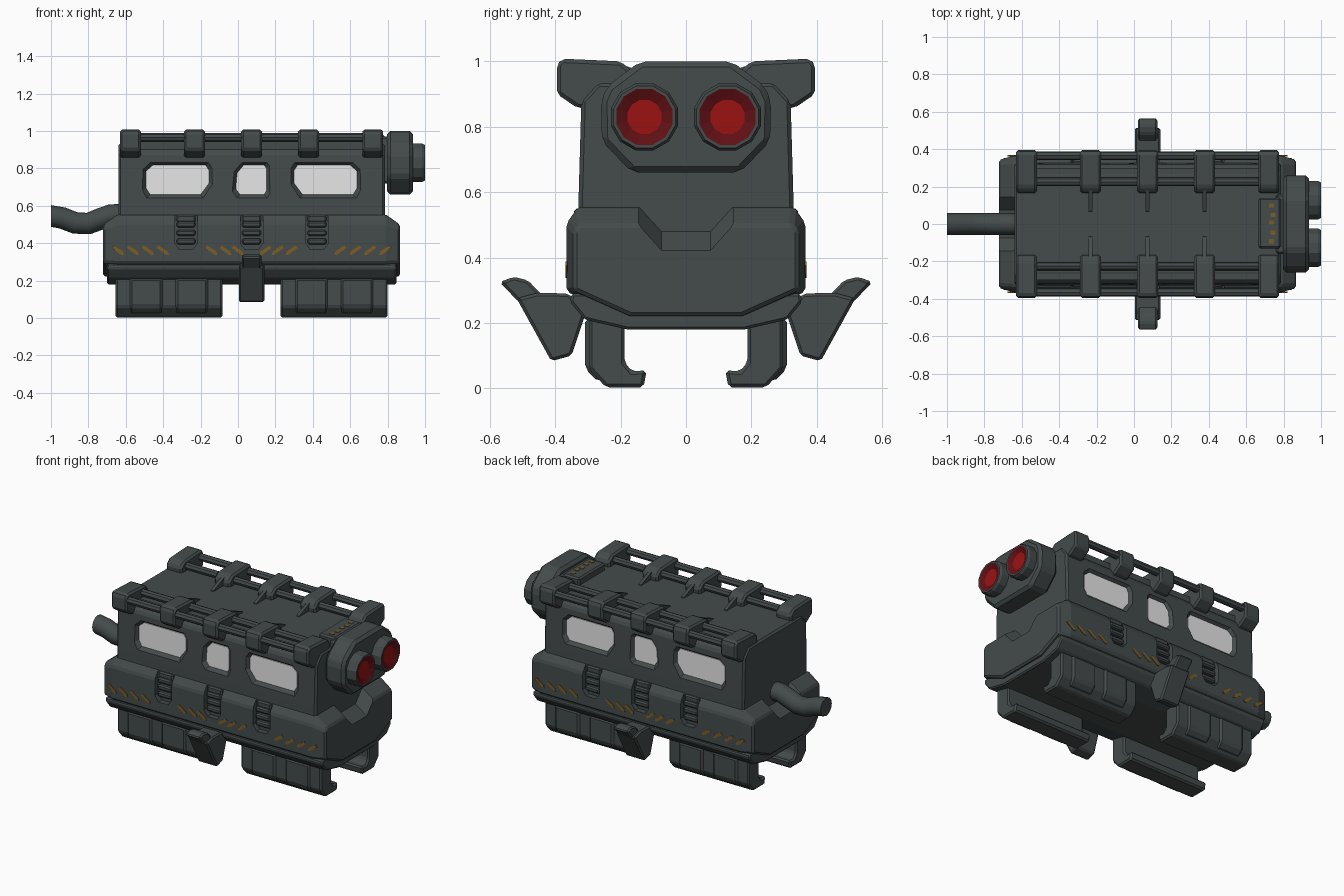
import bpy, bmesh, math

if "Cube" in bpy.data.objects:
    bpy.data.objects.remove(bpy.data.objects["Cube"])

def material(name, rgb):
    m = bpy.data.materials.new(name)
    m.diffuse_color = (*rgb, 1)
    m.use_nodes = True
    m.node_tree.nodes["Principled BSDF"].inputs["Base Color"].default_value = m.diffuse_color
    return m

SLATE = material("dark slate metal", (0.058, 0.07, 0.07))
GLASS = material("pale window", (0.8, 0.8, 0.8))
RED = material("lens red", (0.32, 0.006, 0.006))
DARK_RED = material("lens dark red", (0.12, 0.005, 0.007))
AMBER = material("worn amber paint", (0.2, 0.11, 0.018))
C = 0.0725                                   # lengthwise centre of the body

def loft(bm, rings, mats=None):
    """Skin a list of equal 3D rings and cap both ends."""
    vs = [[bm.verts.new(p) for p in r] for r in rings]
    n = len(vs[0])
    for i in range(len(vs) - 1):
        for k in range(n):
            f = bm.faces.new((vs[i][k], vs[i][(k + 1) % n], vs[i + 1][(k + 1) % n], vs[i + 1][k]))
            f.material_index = mats[i] if mats else 0
    bm.faces.new(vs[0][::-1])
    bm.faces.new(vs[-1]).material_index = mats[-1] if mats else 0

def along_x(bm, prof, x0, x1):
    loft(bm, [[(x, y, z) for y, z in prof] for x in (x0, x1)])

def along_y(bm, prof, y0, y1):
    loft(bm, [[(x, y, z) for x, z in prof] for y in (y0, y1)])

def box(bm, x0, x1, y0, y1, z0, z1):
    along_x(bm, [(y0, z0), (y1, z0), (y1, z1), (y0, z1)], x0, x1)

def both(half):
    """Mirror a half (y, z) profile into a closed one."""
    return half + [(-y, z) for y, z in reversed(half)]

def make(name, bm, mats, bevel=0, mirror=False, cutter=False):
    bmesh.ops.recalc_face_normals(bm, faces=bm.faces)
    me = bpy.data.meshes.new(name)
    bm.to_mesh(me)
    bm.free()
    for m in mats:
        me.materials.append(m)
    ob = bpy.data.objects.new(name, me)
    bpy.context.collection.objects.link(ob)
    if bevel:
        b = ob.modifiers.new("bevel", 'BEVEL')
        b.width, b.segments, b.limit_method = bevel, 1, 'ANGLE'
        b.angle_limit = math.radians(25)
    if mirror:
        ob.modifiers.new("mirror", 'MIRROR').use_axis = (False, True, False)
    if cutter:
        ob.hide_render = True
        ob.display_type = 'WIRE'
    return ob

def cut(ob, cutter):
    b = ob.modifiers.new("cut", 'BOOLEAN')
    b.operation, b.solver, b.object = 'DIFFERENCE', 'EXACT', cutter

# Upper cabin with recessed windows
bm = bmesh.new()
along_x(bm, both([(0.328, 0.45), (0.328, 0.60), (0.32, 0.88), (0.27, 0.935)]), -0.64, 0.785)
cabin = make("cabin", bm, [SLATE], 0.012)
side = [(0.30, 0.72), (0.30, 0.79), (0.318, 0.817), (0.60, 0.817), (0.637, 0.785),
        (0.637, 0.695), (0.615, 0.66), (0.345, 0.66)]
middle = [(-0.012, 0.69), (-0.005, 0.775), (0.03, 0.817), (0.14, 0.817), (0.152, 0.80),
          (0.152, 0.68), (0.14, 0.66), (0.01, 0.66)]
shapes = [side, [(2 * C - x, z) for x, z in side], middle]
bc, bp = bmesh.new(), bmesh.new()
for s in shapes:
    xs, zs = [p[0] for p in s], [p[1] for p in s]
    cx, cz = (min(xs) + max(xs)) / 2, (min(zs) + max(zs)) / 2
    kx, kz = 1 + 0.06 / (max(xs) - min(xs)), 1 + 0.06 / (max(zs) - min(zs))
    wide = [(cx + (x - cx) * kx, cz + (z - cz) * kz) for x, z in s]
    loft(bc, [[(x, 0.302, z) for x, z in s], [(x, 0.34, z) for x, z in wide]])
    along_y(bp, s, 0.300, 0.307)
cut(cabin, make("window_cutter", bc, [SLATE], mirror=True, cutter=True))
make("windows", bp, [GLASS], mirror=True)

# Lower hull with sloped ends, end notches and latch recesses
mid = both([(0.33, 0.555), (0.365, 0.505), (0.365, 0.295), (0.175, 0.217)])
end = both([(0.325, 0.50), (0.343, 0.48), (0.343, 0.30), (0.17, 0.222)])
bm = bmesh.new()
loft(bm, [[(x, y, z) for y, z in r] for x, r in
          ((C - 0.793, end), (C - 0.715, mid), (C + 0.715, mid), (C + 0.793, end))])
hull = make("hull", bm, [SLATE], 0.01)
bm = bmesh.new()
for s in (-1, 1):
    loft(bm, [[(C + s * d, y, z + h) for y, z in both([(0.22, 0.64), (0.075, 0.48)])]
              for d, h in ((0.69, 0.015), (0.81, -0.07))])
cut(hull, make("notch_cutter", bm, [SLATE], cutter=True))
bc, bl = bmesh.new(), bmesh.new()
for x in (C - 0.35, C, C + 0.35):
    along_y(bc, [(x - 0.06, 0.6), (x - 0.06, 0.40), (x - 0.035, 0.365),
                 (x + 0.035, 0.365), (x + 0.06, 0.40), (x + 0.06, 0.6)], 0.331, 0.40)
    for z in (0.41, 0.455, 0.50):
        box(bl, x - 0.05, x + 0.05, 0.32, 0.356, z - 0.016, z + 0.016)
    box(bl, x - 0.05, x + 0.05, 0.32, 0.342, 0.51, 0.55)
cut(hull, make("latch_cutter", bc, [SLATE], mirror=True, cutter=True))
make("latches", bl, [SLATE], 0.008, mirror=True)

# Underbody
bm = bmesh.new()
along_x(bm, both([(0.35, 0.29), (0.355, 0.265), (0.31, 0.21), (0.18, 0.18)]), -0.70, 0.847)
make("underbody", bm, [SLATE], 0.008)

# Slanted warning stripes on the hull sides
bm = bmesh.new()
for x in (-0.675, -0.595, -0.515, -0.435, -0.175, -0.10, -0.035):
    for s in (-1, 1):
        ring = [(x, 0.375), (x + 0.012, 0.388), (x + 0.06, 0.355), (x + 0.065, 0.338),
                (x + 0.05, 0.338)]
        along_y(bm, [(C + s * (px - C), z) for px, z in ring], 0.362, 0.368)
make("warning_stripes", bm, [AMBER], mirror=True)

# Roof clamps, gussets and rails
bm, bg, br = bmesh.new(), bmesh.new(), bmesh.new()
for d in (-0.648, -0.305, 0, 0.305, 0.648):
    along_x(bm, [(0.17, 0.91), (0.165, 0.97), (0.20, 1.0), (0.38, 1.008), (0.395, 0.99),
                 (0.395, 0.90), (0.33, 0.856), (0.28, 0.86)], C + d - 0.056, C + d + 0.056)
    if abs(d) < 0.5:
        along_x(bg, [(0.18, 0.92), (0.06, 0.92), (0.07, 0.94), (0.18, 0.985)],
                C + d - 0.01, C + d + 0.01)
make("roof_clamps", bm, [SLATE], 0.016, mirror=True)
make("roof_gussets", bg, [SLATE], mirror=True)
for y, z in ((0.365, 0.965), (0.225, 0.962)):
    along_x(br, [(y + 0.023 * math.cos(k * math.pi / 4), z + 0.023 * math.sin(k * math.pi / 4))
                 for k in range(8)], -0.60, 0.76)
box(br, -0.60, 0.76, 0.265, 0.30, 0.89, 0.94)
make("roof_rails", br, [SLATE], mirror=True)

# Lamp head, neck and roof plate with paint flecks
bm = bmesh.new()
along_x(bm, both([(0.14, 1.0), (0.24, 0.925), (0.26, 0.88), (0.257, 0.755), (0.165, 0.66)]),
        0.797, 0.935)
make("lamp_head", bm, [SLATE], 0.018)
bm = bmesh.new()
box(bm, 0.76, 0.81, -0.16, 0.16, 0.72, 0.97)
box(bm, 0.665, 0.785, -0.13, 0.14, 0.91, 0.98)
make("head_mount", bm, [SLATE], 0.01)
bm = bmesh.new()
for i, y in enumerate((-0.09, -0.045, 0.01, 0.05, 0.10)):
    x = 0.735 + 0.008 * (i % 2)
    box(bm, x - 0.012, x + 0.014, y - 0.013, y + 0.009, 0.977, 0.983)
make("roof_paint_flecks", bm, [AMBER])

# Twin lamps
bm = bmesh.new()
loft(bm, [[(x, 0.127 + r * math.cos((k + .5) * math.pi / 6), 0.83 + r * math.sin((k + .5) * math.pi / 6))
           for k in range(12)]
          for x, r in ((0.92, 0.106), (0.985, 0.106), (1.0, 0.098), (1.0, 0.089), (0.985, 0.054))],
     [0, 0, 0, 1, 2])
make("lamps", bm, [SLATE, DARK_RED, RED], mirror=True)

# Tail pipe
path = [(-1.0, 0.545), (-0.94, 0.535), (-0.87, 0.508), (-0.80, 0.505), (-0.735, 0.53),
        (-0.68, 0.55), (-0.60, 0.552)]
rings = []
for i, (x, z) in enumerate(path):
    a, b = path[max(i - 1, 0)], path[min(i + 1, len(path) - 1)]
    t = math.atan2(b[1] - a[1], b[0] - a[0]) if i else 0
    rings.append([(x - 0.058 * math.sin(t) * math.sin(q), 0.058 * math.cos(q),
                   z + 0.058 * math.cos(t) * math.sin(q))
                  for q in (k * math.pi / 6 for k in range(12))])
bm = bmesh.new()
loft(bm, rings)
make("tail_pipe", bm, [SLATE]).select_set(True)
bpy.context.view_layer.objects.active = bpy.data.objects["tail_pipe"]
bpy.ops.object.shade_smooth_by_angle(angle=math.radians(40))

# Hooked skids with outer pads
bm, bp = bmesh.new(), bmesh.new()
hook = [(0.297, 0.235), (0.297, 0.06), (0.245, 0.003), (0.13, 0.003), (0.12, 0.055),
        (0.165, 0.052), (0.188, 0.08), (0.188, 0.225)]
for s in (-1, 1):
    along_x(bm, hook, C + s * 0.155, C + s * 0.728)
    for a, b in ((0.232, 0.408), (0.475, 0.652)):
        xs = sorted((C + s * a, C + s * b))
        along_x(bp, [(0.27, 0.225), (0.309, 0.215), (0.309, 0.06), (0.268, 0.018), (0.24, 0.03)], *xs)
make("skids", bm, [SLATE], 0.01, mirror=True)
make("skid_pads", bp, [SLATE], 0.014, mirror=True)

# Side steps: a wedge with a raised outer tip
bm = bmesh.new()
along_x(bm, [(0.455, 0.292), (0.36, 0.29), (0.305, 0.235), (0.35, 0.10), (0.412, 0.083),
             (0.518, 0.275)], C - 0.068, C + 0.068)
along_x(bm, [(0.44, 0.285), (0.483, 0.33), (0.527, 0.341), (0.57, 0.325), (0.51, 0.262)],
        C - 0.052, C + 0.052)
make("side_steps", bm, [SLATE], 0.009, mirror=True)
